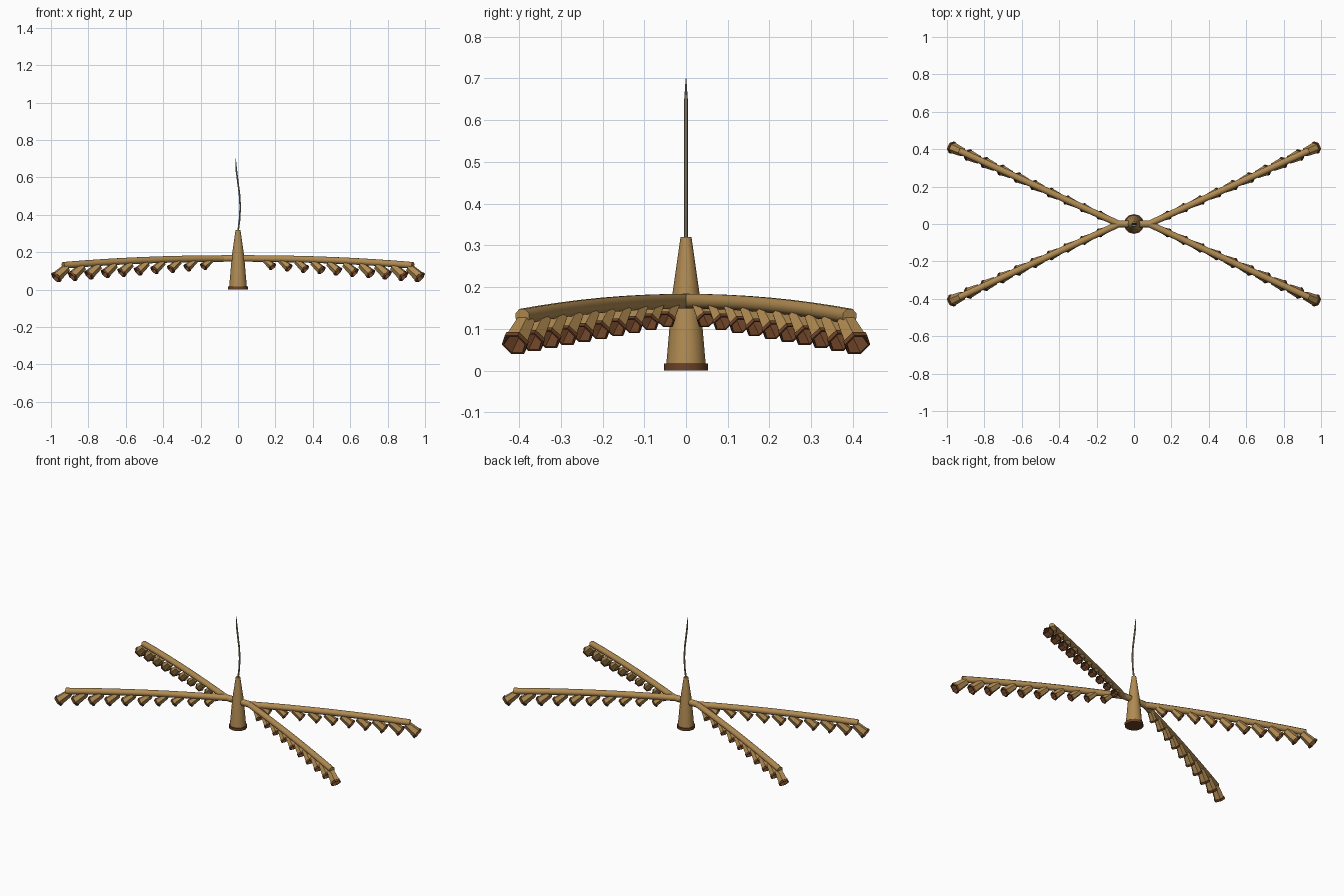
import bpy, bmesh, math
from mathutils import Vector

cube = bpy.data.objects.get("Cube")
if cube:
    bpy.data.objects.remove(cube, do_unlink=True)


def material(name, color):
    m = bpy.data.materials.new(name)
    m.use_nodes = True
    m.diffuse_color = (*color, 1)
    m.node_tree.nodes["Principled BSDF"].inputs["Base Color"].default_value = (*color, 1)
    return m


tan = material("tan wood", (0.44, 0.26, 0.085))
dark = material("dark brown", (0.15, 0.055, 0.02))
grey = material("grey beige", (0.32, 0.26, 0.16))


def loft(name, points, radii, sides, mats, bands=None, axis=None, turn=0.0):
    """Skin rings along a path; bands gives the material of each section."""
    bm = bmesh.new()
    rings = []
    for i, (p, r) in enumerate(zip(points, radii)):
        d = axis or points[min(i + 1, len(points) - 1)] - points[max(i - 1, 0)]
        d = d.normalized()
        side = d.cross(Vector((0, 0, 1)))
        side = side.normalized() if side.length > 0.3 else Vector((0, 1, 0))
        up = side.cross(d).normalized()
        ring = []
        for k in range(sides):
            a = math.tau * k / sides + turn
            ring.append(bm.verts.new(p + (side * math.cos(a) + up * math.sin(a)) * r))
        rings.append(ring)
    bands = bands or [0] * (len(points) - 1)
    for i in range(len(rings) - 1):
        for k in range(sides):
            n = (k + 1) % sides
            f = bm.faces.new((rings[i][k], rings[i][n], rings[i + 1][n], rings[i + 1][k]))
            f.material_index = bands[i]
    bm.faces.new(rings[0]).material_index = bands[0]
    bm.faces.new(rings[-1]).material_index = bands[-1]
    bmesh.ops.recalc_face_normals(bm, faces=bm.faces)
    mesh = bpy.data.meshes.new(name)
    bm.to_mesh(mesh)
    bm.free()
    for m in mats:
        mesh.materials.append(m)
    obj = bpy.data.objects.new(name, mesh)
    bpy.context.collection.objects.link(obj)
    bpy.ops.object.select_all(action="DESELECT")
    obj.select_set(True)
    bpy.context.view_layer.objects.active = obj
    bpy.ops.object.shade_smooth_by_angle(angle=math.radians(50))
    return obj


# Central tapered post with its dark foot
profile = [(0, 0.053), (0.017, 0.053), (0.017, 0.047), (0.18, 0.033), (0.32, 0.013)]
loft("post", [Vector((0, 0, z)) for z, r in profile], [r for z, r in profile],
     12, [tan, dark], [1, 1, 0, 0], axis=Vector((0, 0, 1)))

# Wavy whisker on top
wave = [(0, 0.31), (0.008, 0.37), (0.012, 0.44), (0.008, 0.51), (0, 0.57), (-0.009, 0.64), (-0.012, 0.7)]
loft("whisker", [Vector((x, 0, z)) for x, z in wave], [0.005] * 6 + [0.0008],
     6, [grey], axis=Vector((0, 0, 1)))

# Crossbar through the post
loft("crossbar", [Vector((x, 0, 0.167)) for x in (-0.088, 0.088)], [0.019] * 2,
     8, [tan], turn=math.pi / 8)

NOZZLES = 10
TILT = math.radians(40)


def arm_height(t):
    return 0.166 - 0.036 * t * t


# Four drooping arms, each carrying a row of flared nozzles
for sx, lr in ((1, "left"), (-1, "right")):
    for sy, fb in ((-1, "front"), (1, "back")):
        start = Vector((sx * 0.08, 0, 0))
        end = Vector((sx * 0.935, sy * 0.392, 0))
        out = (end - start).normalized()
        path = [start.lerp(end, i / 8) + Vector((0, 0, arm_height(i / 8))) for i in range(9)]
        loft(f"{fb}_{lr}_arm", path, [0.019] * 9, 8, [tan], turn=math.pi / 8)

        aim = out * math.cos(TILT) - Vector((0, 0, math.sin(TILT)))
        for k in range(NOZZLES):
            t = k / (NOZZLES - 1)
            size = 0.72 + 0.28 * t
            mouth = start + out * (0.118 + 0.868 * t)
            mouth.z = 0.12 - 0.058 * t
            # Outer wall, dark lip, then hollow bore
            shape = [(-0.088, 0.023), (-0.014, 0.03), (-0.012, 0.0335), (0, 0.0335),
                     (0, 0.028), (-0.055, 0.019)]
            loft(f"{fb}_{lr}_nozzle_{k + 1}", [mouth + aim * (s * size) for s, r in shape],
                 [r * size for s, r in shape], 6, [tan, dark], [0, 1, 1, 1, 1], axis=aim)
